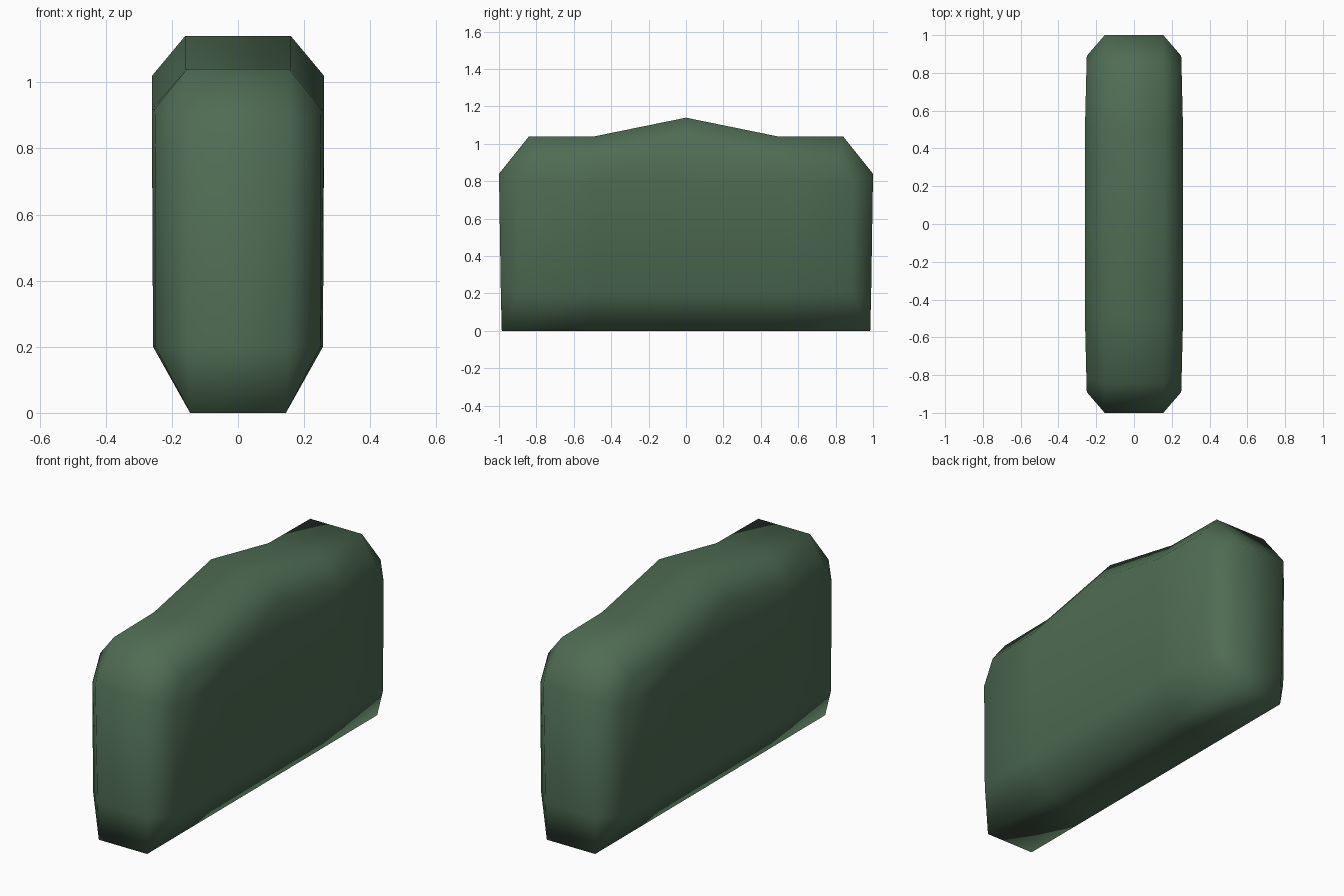
import bpy, bmesh

if "Cube" in bpy.data.objects:
    bpy.data.objects.remove(bpy.data.objects["Cube"])

# Hedge colour
green = bpy.data.materials.new("hedge green")
green.diffuse_color = (0.078, 0.15, 0.087, 1)
green.use_nodes = True
green.node_tree.nodes["Principled BSDF"].inputs["Base Color"].default_value = green.diffuse_color

bm = bmesh.new()


def ring(pts):
    """Cross-section from its right half (bottom to top), mirrored in x."""
    full = pts + [(-x, y, z) for x, y, z in reversed(pts)]
    return [bm.verts.new(p) for p in full]


def end_half(s):
    return [(0.145, s * 0.985, 0), (0.25, s * 0.885, 0.2), (0.25, s * 0.89, 0.79),
            (0.252, s * 0.82, 0.92), (0.155, s * 0.84, 1.04)]


def mid_half(y, rise):
    return [(0.145, y, 0), (0.257, y, 0.2), (0.26, y, 0.79),
            (0.26, y, 0.92 + rise), (0.16, y, 1.04 + rise)]


# Body sections from front to back, with the raised middle
rings = [ring(end_half(-1)), ring(mid_half(-0.49, 0)), ring(mid_half(0, 0.10)),
         ring(mid_half(0.49, 0)), ring(end_half(1))]
for a, b in zip(rings, rings[1:]):
    n = len(a)
    for i in range(n):
        j = (i + 1) % n
        bm.faces.new((a[i], a[j], b[j], b[i]))

# Bevelled ends
for s, r in ((-1, rings[0]), (1, rings[-1])):
    low = [bm.verts.new((x * 0.15, s * 0.99, 0.2)) for x in (1, -1)]
    top = [bm.verts.new((x * 0.155, s * 1.0, 0.84)) for x in (1, -1)]
    for k, side in enumerate((r[:5], r[:4:-1])):
        bot, lo, mid, sh, tp = side
        bm.faces.new((bot, lo, low[k]))
        bm.faces.new((low[k], lo, mid, top[k]))
        bm.faces.new((top[k], mid, sh, tp))
    bm.faces.new((r[0], low[0], low[1], r[9]))
    bm.faces.new((low[0], top[0], top[1], low[1]))
    bm.faces.new((top[0], r[4], r[5], top[1]))

bmesh.ops.recalc_face_normals(bm, faces=bm.faces)
for f in bm.faces:
    f.smooth = True

mesh = bpy.data.meshes.new("hedge")
bm.to_mesh(mesh)
bm.free()
mesh.materials.append(green)
hedge = bpy.data.objects.new("hedge", mesh)
bpy.context.collection.objects.link(hedge)
